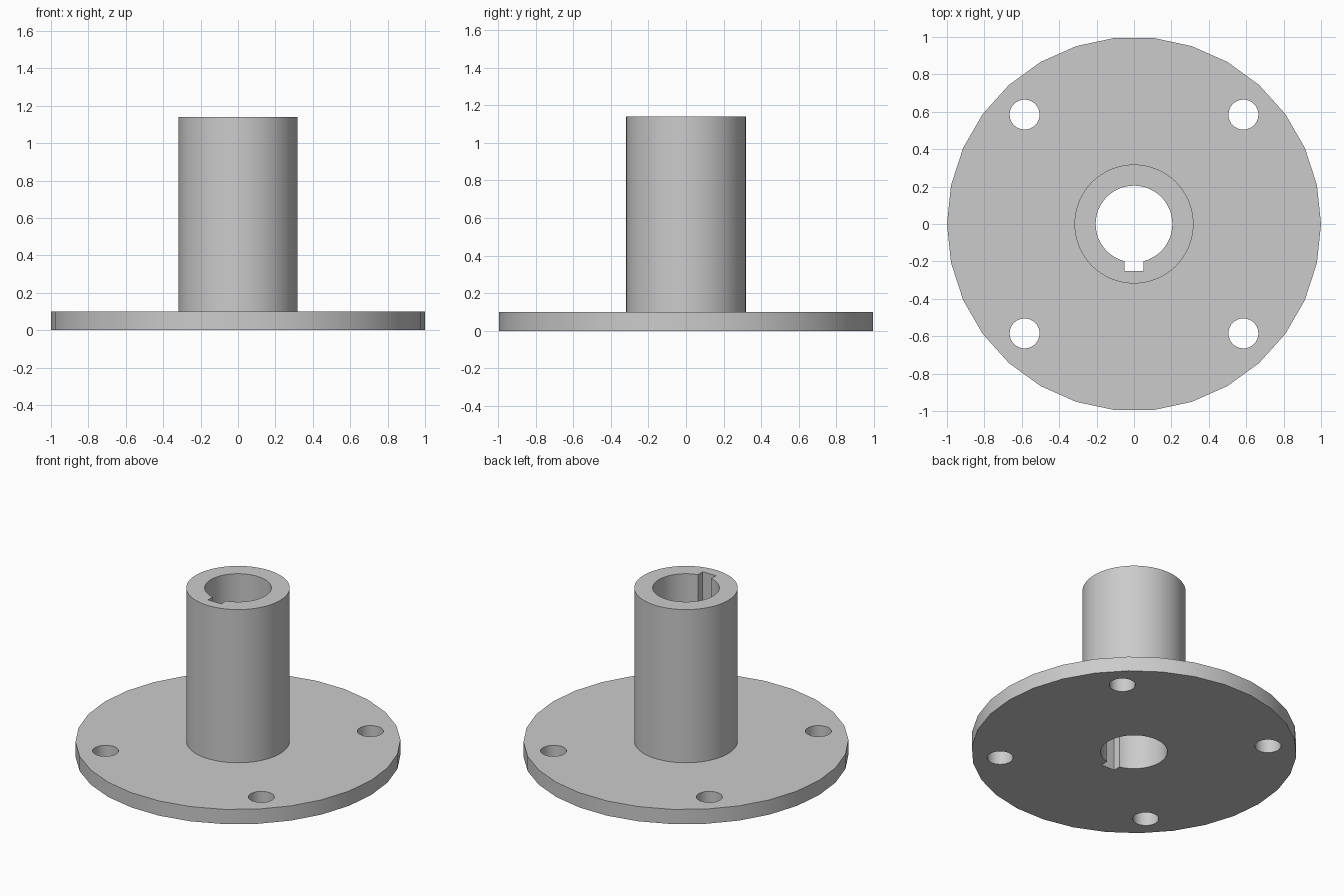
import bpy
import math

HEIGHT, PLATE = 1.14, 0.10
HUB_R, BORE_R = 0.318, 0.205
BOLT_R, BOLT_POS = 0.08, 0.585

if "Cube" in bpy.data.objects:
    bpy.data.objects.remove(bpy.data.objects["Cube"], do_unlink=True)

steel = bpy.data.materials.new("light grey steel")
steel.use_nodes = True
grey = (0.6, 0.6, 0.6, 1.0)
steel.diffuse_color = grey
steel.node_tree.nodes["Principled BSDF"].inputs["Base Color"].default_value = grey


def cylinder(name, radius, z0, z1, sides, x=0, y=0):
    bpy.ops.mesh.primitive_cylinder_add(
        vertices=sides, radius=radius, depth=z1 - z0, location=(x, y, (z0 + z1) / 2))
    obj = bpy.context.object
    obj.name = name
    # Turn the ring so that a corner lies on the x axis
    obj.rotation_euler.z = math.pi / 2
    bpy.ops.object.transform_apply(location=False, rotation=True, scale=True)
    obj.data.materials.append(steel)
    return obj


def combine(target, tool, operation):
    mod = target.modifiers.new(tool.name, 'BOOLEAN')
    mod.operation = operation
    mod.solver = 'EXACT'
    mod.object = tool
    bpy.context.view_layer.objects.active = target
    bpy.ops.object.modifier_apply(modifier=mod.name)
    bpy.data.objects.remove(tool, do_unlink=True)


# Round base plate with the hub rising from it
flange = cylinder("flanged_hub", 1.0, 0, PLATE, 30)
combine(flange, cylinder("hub", HUB_R, PLATE / 2, HEIGHT, 72), 'UNION')

# Through bore
combine(flange, cylinder("bore_cutter", BORE_R, -0.1, HEIGHT + 0.1, 72), 'DIFFERENCE')

# Keyway along the front of the bore
bpy.ops.mesh.primitive_cube_add(size=1, location=(0, -0.15, HEIGHT / 2))
keyway = bpy.context.object
keyway.name = "keyway_cutter"
keyway.scale = (0.1, 0.2, HEIGHT + 0.2)
bpy.ops.object.transform_apply(location=False, rotation=False, scale=True)
keyway.data.materials.append(steel)
combine(flange, keyway, 'DIFFERENCE')

# Four bolt holes
for sx in (-1, 1):
    for sy in (-1, 1):
        hole = cylinder("bolt_hole_cutter", BOLT_R, -0.1, PLATE + 0.1, 40,
                        sx * BOLT_POS, sy * BOLT_POS)
        combine(flange, hole, 'DIFFERENCE')

# Smooth round walls, crisp rims
bpy.ops.object.select_all(action='DESELECT')
flange.select_set(True)
bpy.context.view_layer.objects.active = flange
bpy.ops.object.shade_smooth_by_angle(angle=math.radians(30))
